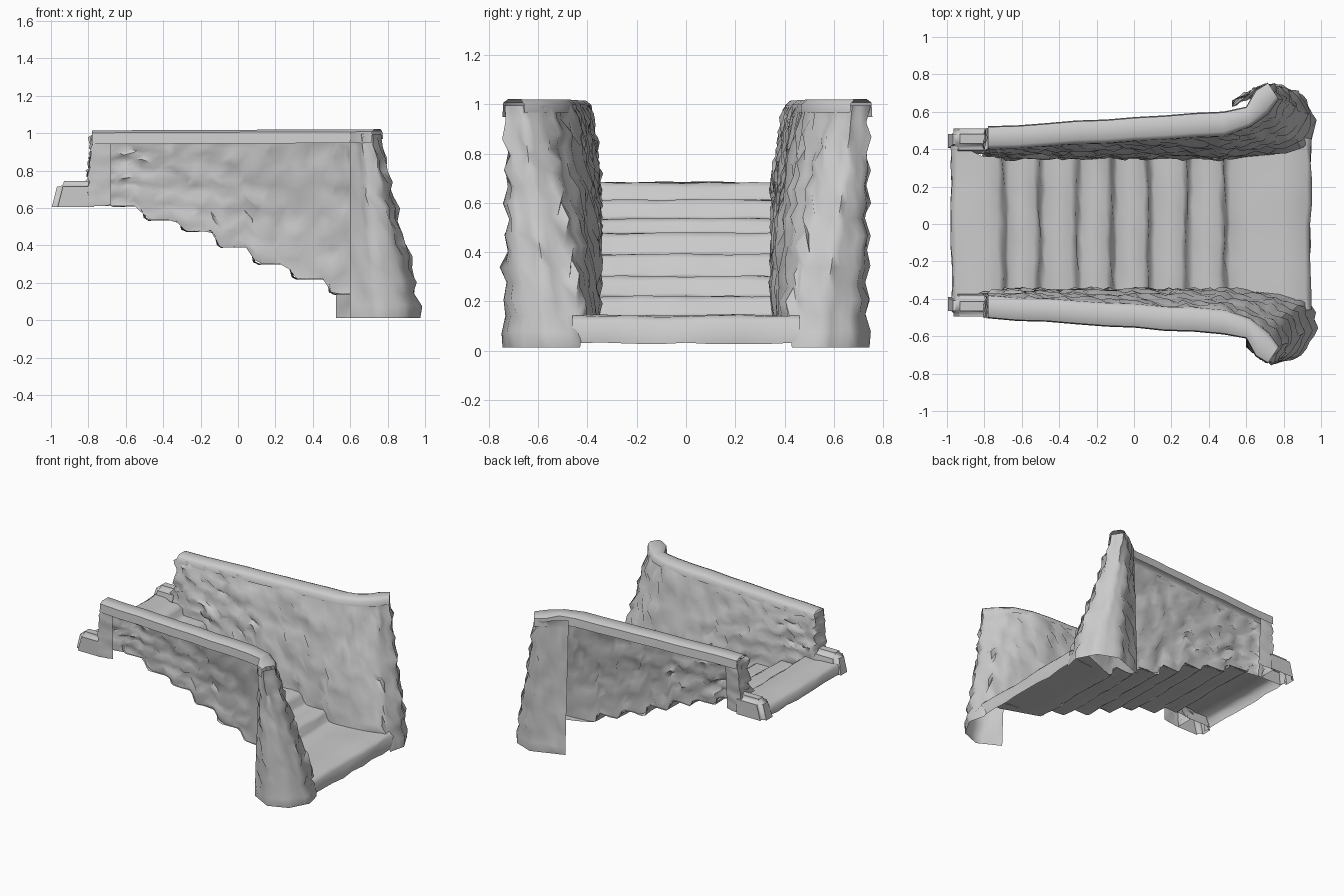
import bpy, bmesh, math, random
from mathutils import Vector

if "Cube" in bpy.data.objects:
    bpy.data.objects.remove(bpy.data.objects["Cube"])

random.seed(7)
STEP_X = [-0.70, -0.51, -0.31, -0.12, 0.075, 0.28, 0.48]
STEP_Z = [0.68, 0.61, 0.535, 0.475, 0.39, 0.30, 0.22, 0.14]


def finish(name, bm, angle=50):
    me = bpy.data.meshes.new(name)
    bm.to_mesh(me)
    bm.free()
    ob = bpy.data.objects.new(name, me)
    bpy.context.collection.objects.link(ob)
    bpy.ops.object.select_all(action='DESELECT')
    ob.select_set(True)
    bpy.context.view_layer.objects.active = ob
    bpy.ops.object.shade_smooth_by_angle(angle=math.radians(angle))
    return ob


def sheet(name, cols, flip, angle=50):
    """Skin a grid of columns of points."""
    bm = bmesh.new()
    g = [[bm.verts.new(p) for p in c] for c in cols]
    for a, b in zip(g, g[1:]):
        for j in range(len(a) - 1):
            f = [a[j], a[j + 1], b[j + 1], b[j]]
            bm.faces.new(f[::-1] if flip else f)
    return finish(name, bm, angle)


def resample(ctrl, step):
    """Subdivide a polyline of tuples, spacing measured on the last two values."""
    out = []
    for a, b in zip(ctrl, ctrl[1:]):
        n = max(1, round(math.dist(a[-2:], b[-2:]) / step))
        out += [tuple(p + (q - p) * i / n for p, q in zip(a, b)) for i in range(n)]
    return out + [ctrl[-1]]


def step_height(x):
    """Height of the tread under x, with a slanted riser."""
    z = STEP_Z[0]
    for sx, a, b in zip(STEP_X, STEP_Z, STEP_Z[1:]):
        z += (b - a) * min(1, max(0, (x - sx + 0.025) / 0.05))
    return z


# Steps: one continuous worn sheet with soft nosings
prof = [(-0.975, 0.61), (-0.975, 0.665), (-0.95, 0.685)]
for x, z, zn in zip(STEP_X, STEP_Z, STEP_Z[1:]):
    prof += [(x - 0.1, z), (x - 0.025, z + 0.002), (x, z - 0.018), (x + 0.012, zn + 0.012), (x + 0.035, zn)]
prof += [(0.62, 0.14), (0.78, 0.145), (0.92, 0.14), (0.945, 0.12), (0.94, 0.03)]
cols = []
for x, z in prof:
    half = 0.43 if x < -0.8 else 0.36 if x < 0.6 else 0.4 if x < 0.7 else 0.46
    cols.append([Vector((x + random.uniform(-.008, .008), half * (j / 4 - 1),
                         z + random.uniform(-.004, .004))) for j in range(9)])
sheet("stair_treads", cols, True, 85)

# Wall outline: top x, y then bottom x, y (outer end, inner face, round the pillar)
WALL = [(-0.68, 0.50, -0.68, 0.49), (-0.775, 0.50, -0.805, 0.50), (-0.775, 0.39, -0.805, 0.37),
        (-0.69, 0.39, -0.69, 0.35), (0.50, 0.465, 0.50, 0.35), (0.62, 0.515, 0.78, 0.375),
        (0.72, 0.58, 0.945, 0.43), (0.765, 0.66, 0.975, 0.55), (0.72, 0.735, 0.90, 0.69),
        (0.66, 0.715, 0.76, 0.745)]
# Coping outline: inner x, y then outer x, y
COPING = [(-0.78, 0.38, -0.78, 0.505), (0.48, 0.455, 0.48, 0.59), (0.62, 0.505, 0.60, 0.615),
          (0.72, 0.575, 0.65, 0.705), (0.775, 0.655, 0.715, 0.745)]
SECTION = [(0, 0.965), (0.03, 1.0), (0.2, 1.018), (0.75, 1.018), (0.96, 1.005), (1, 0.945)]
ROWS = 15

for s, side, edge in ((-1, "front", 0.60), (1, "back", 0.525)):
    shift = 0.015 if s > 0 else 0.0
    # Rough stone wall and flared pillar as one sheet
    path = resample(WALL + [(edge, 0.61, edge, 0.66)], 0.045)
    cols = []
    for i, (tx, ty, bx, by) in enumerate(path):
        p, q = path[max(i - 1, 0)], path[min(i + 1, len(path) - 1)]
        nrm = Vector((q[3] - p[3], p[2] - q[2], 0)).normalized()
        pillar = bx > 0.93 or (bx > 0.5 and by > 0.5)
        outer = by > 0.45 and bx < -0.6
        zb = 0.012 if pillar else 0.61 if bx < -0.68 else step_height(bx)
        k = 1 if pillar else min(1, max(0, (bx - 0.5) / 0.35))
        col = []
        for j in range(ROWS + 1):
            t = j / ROWS
            soft = t * 0.6 + 0.4 * t * t * (3 - 2 * t)
            u = math.sin(t * 1.5708) * (1 - k) + soft * k
            v = Vector((tx + (bx - tx) * u, ty + (by - ty) * u + shift * (1 - t),
                        0.995 + (zb - 0.995) * t))
            if 0 < j < ROWS and 0 < i < len(path) - 1:
                amp = 0.006 if outer else 0.014 - 0.005 * k
                v += nrm * (random.uniform(-amp, amp) * 1.3 + 0.009 * k * (-1) ** j)
                v.x += random.uniform(-amp, amp)
                v.z += random.uniform(-amp, amp) * 0.7
            v.y *= s
            col.append(v)
        cols.append(col)
    sheet(side + "_stone_wall", cols, s < 0, 60)

    # Smooth rounded coping on top of the wall
    cols = []
    for ax, ay, bx, by in resample(COPING, 0.16):
        w = random.uniform(-.004, .004) + shift
        cols.append([Vector((ax + (bx - ax) * t, s * (ay + (by - ay) * t + w), z + 0.004 * ax))
                     for t, z in SECTION])
    sheet(side + "_coping", cols, s > 0, 50)

    # Low curb block beside the upper landing, open underneath
    bm = bmesh.new()
    bmesh.ops.create_cube(bm, size=1)
    for v in bm.verts:
        lo = v.co.z < 0
        x = (-0.995 if lo else -0.96) if v.co.x < 0 else -0.77
        y = (0.36 if lo else 0.385) + shift if v.co.y < 0 else 0.495 + shift
        v.co = (x, y * s, 0.605 if lo else 0.745)
    bmesh.ops.recalc_face_normals(bm, faces=bm.faces[:])
    bmesh.ops.bevel(bm, geom=[e for e in bm.edges if max(v.co.z for v in e.verts) > 0.7
                              and min(v.co.x for v in e.verts) < -0.8],
                    offset=0.03, segments=3, affect='EDGES')
    # drop the underside and the face buried in the wall
    bmesh.ops.delete(bm, geom=[f for f in bm.faces if all(v.co.z < 0.61 for v in f.verts)
                               or all(v.co.x > -0.775 for v in f.verts)], context='FACES')
    finish(side + "_landing_curb", bm, 60)
